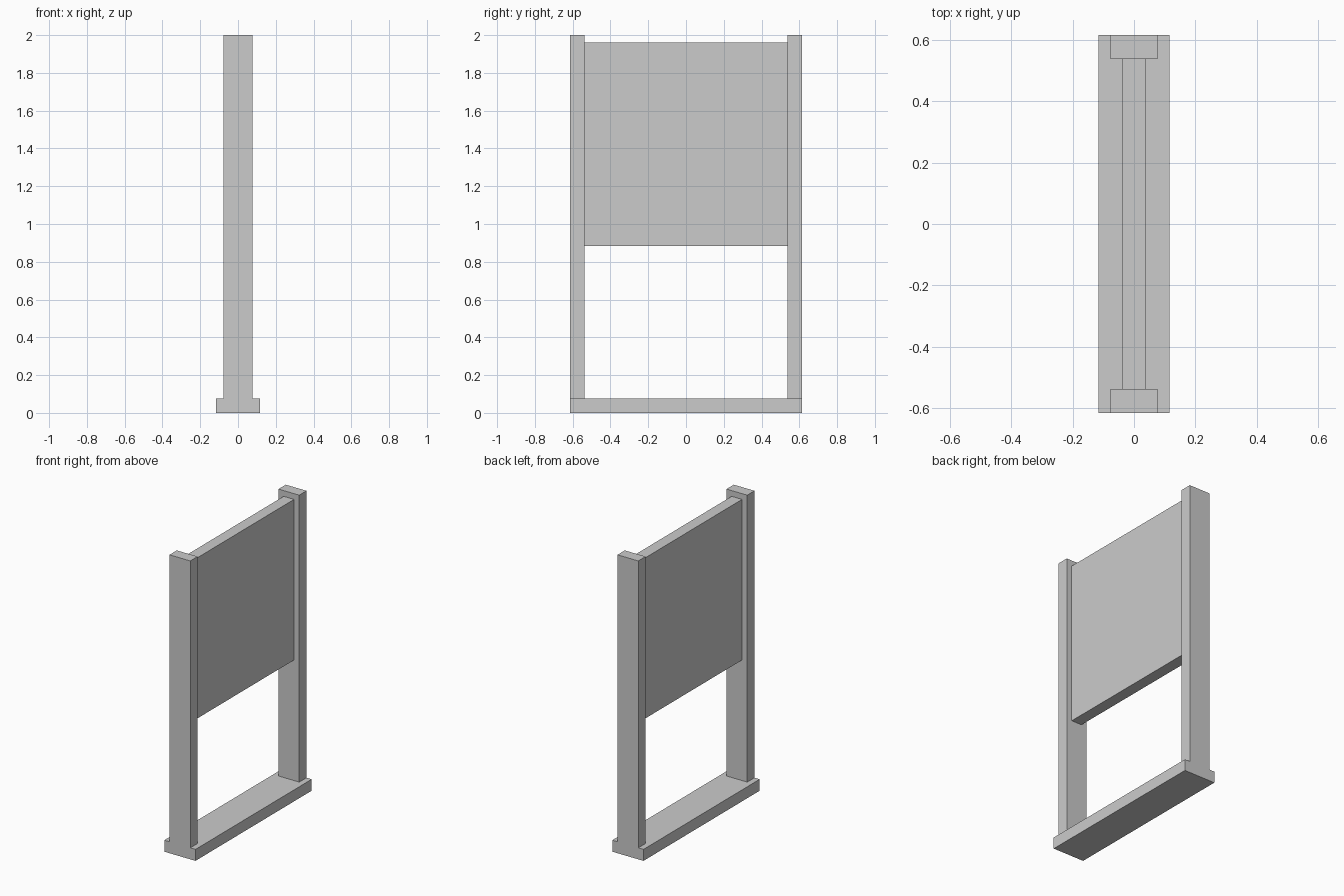
import bpy

if "Cube" in bpy.data.objects:
    bpy.data.objects.remove(bpy.data.objects["Cube"])

U = 2 / 26  # grid module: the model is 26 modules tall


def box(name, x, y, z):
    """Box from (min, max) ranges given in modules."""
    ranges = (x, y, z)
    bpy.ops.mesh.primitive_cube_add(size=1)
    ob = bpy.context.object
    ob.name = name
    ob.location = [(a + b) / 2 * U for a, b in ranges]
    ob.scale = [(b - a) * U for a, b in ranges]
    bpy.ops.object.transform_apply(location=True, rotation=False, scale=True)
    return ob


# Floor sill
box("base_sill", (-1.5, 1.5), (-8, 8), (0, 1))

# Side posts
for name, y in (("front_post", (-8, -7)), ("back_post", (7, 8))):
    box(name, (-1, 1), y, (1, 26))

# Raised panel between the posts
box("panel", (-0.5, 0.5), (-7, 7), (11.5, 25.5))
